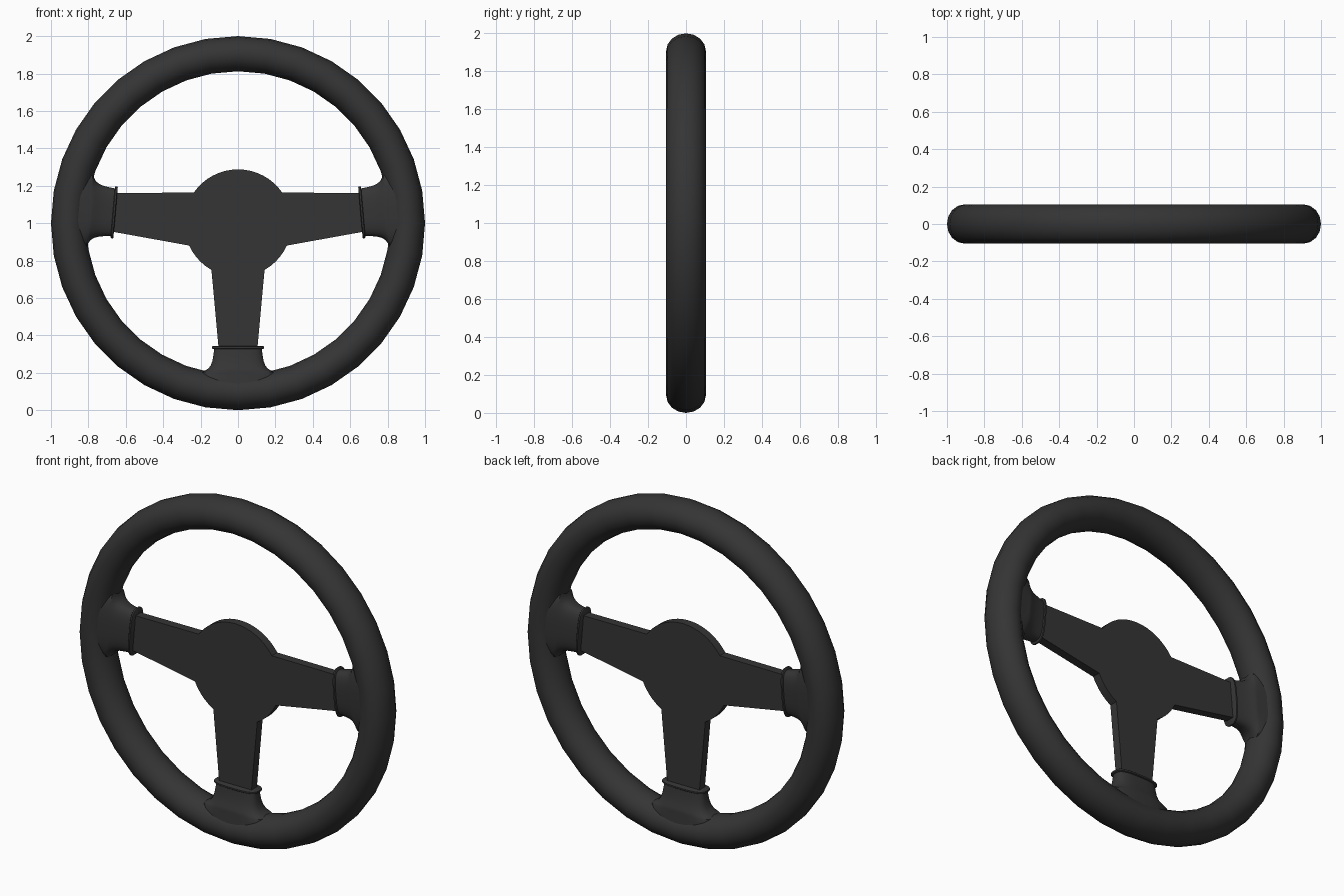
import bpy, bmesh
from math import sin, cos, pi, radians, atan2, hypot, copysign
from mathutils import Matrix, Vector

if "Cube" in bpy.data.objects:
    bpy.data.objects.remove(bpy.data.objects["Cube"])

CZ = 1.0                                   # wheel centre height
SPOKES = [radians(a) for a in (5, 175, 270)]

mat = bpy.data.materials.new("dark_rubber")
mat.diffuse_color = (0.035, 0.035, 0.035, 1)
mat.use_nodes = True
mat.node_tree.nodes["Principled BSDF"].inputs["Base Color"].default_value = mat.diffuse_color


def finish(bm, name, angle=40):
    bmesh.ops.recalc_face_normals(bm, faces=bm.faces[:])
    me = bpy.data.meshes.new(name)
    bm.to_mesh(me)
    bm.free()
    ob = bpy.data.objects.new(name, me)
    bpy.context.collection.objects.link(ob)
    me.materials.append(mat)
    bpy.ops.object.select_all(action='DESELECT')
    ob.select_set(True)
    bpy.context.view_layer.objects.active = ob
    bpy.ops.object.shade_smooth_by_angle(angle=radians(angle))
    return ob


def skin(bm, rings, closed=False):
    """Bridge successive vertex loops; cap the ends unless closed."""
    n = len(rings[0])
    for i in range(len(rings) if closed else len(rings) - 1):
        a, b = rings[i], rings[(i + 1) % len(rings)]
        for j in range(n):
            k = (j + 1) % n
            bm.faces.new((a[j], a[k], b[k], b[j]))
    if not closed:
        bm.faces.new(rings[0])
        bm.faces.new(rings[-1])


def polar(a, r, t, y=0.0):
    """Point at distance r along a spoke direction, t sideways, y deep."""
    return Vector((r * cos(a) - t * sin(a), y, CZ + r * sin(a) + t * cos(a)))


# Rim: slightly deep oval section swept round the circle
bm = bmesh.new()
rings = []
for i in range(36):
    a = 2 * pi * i / 36
    rings.append([bm.verts.new(polar(a, 0.906 + 0.094 * cos(p), 0, 0.105 * sin(p)))
                  for p in (2 * pi * j / 16 for j in range(16))])
skin(bm, rings, closed=True)
finish(bm, "rim")

# Flat plate: hub disc with three tapered spokes in one outline
bm = bmesh.new()
inner_r, inner_w, end_r, end_w = 0.25, 0.142, 0.72, 0.099
half = atan2(inner_w, inner_r)
hub_r = hypot(inner_w, inner_r)
outline = []
for i, a in enumerate(SPOKES):
    outline += [polar(a, end_r, -end_w), polar(a, end_r, end_w)]
    start = a + half
    stop = SPOKES[(i + 1) % 3] + (2 * pi if i == 2 else 0) - half
    steps = max(5, round((stop - start) / radians(7)))
    outline += [polar(start + (stop - start) * k / steps, hub_r, 0)
                for k in range(steps + 1)]
th = 0.025
skin(bm, [[bm.verts.new(p + Vector((0, y, 0))) for p in outline] for y in (-th, th)])
finish(bm, "spoke_plate", 30)


def loft(name, a, sections, n=28):
    """Rounded-rectangle sections (distance, half width, half depth)."""
    bm = bmesh.new()
    rings = []
    for r, w, d in sections:
        ring = []
        for j in range(n):
            c, s = cos(2 * pi * (j + .5) / n), sin(2 * pi * (j + .5) / n)
            t = copysign(abs(c) ** 0.65, c) * w
            y = copysign(abs(s) ** 0.65, s) * d
            ring.append(bm.verts.new(polar(a, r, t, y)))
        rings.append(ring)
    skin(bm, rings)
    finish(bm, name)


# Rubber sockets flaring into the rim, each with a thin lip at its mouth
for a, side in zip(SPOKES, ("right", "left", "bottom")):
    loft(side + "_socket", a, [
        (0.662, 0.127, 0.050), (0.70, 0.131, 0.055), (0.735, 0.137, 0.062),
        (0.760, 0.146, 0.070), (0.778, 0.160, 0.077), (0.790, 0.180, 0.080),
        (0.797, 0.203, 0.080), (0.840, 0.203, 0.086), (0.88, 0.19, 0.090)])
    loft(side + "_lip", a, [
        (0.657, 0.136, 0.054), (0.660, 0.140, 0.058),
        (0.669, 0.140, 0.058), (0.672, 0.136, 0.054)])
